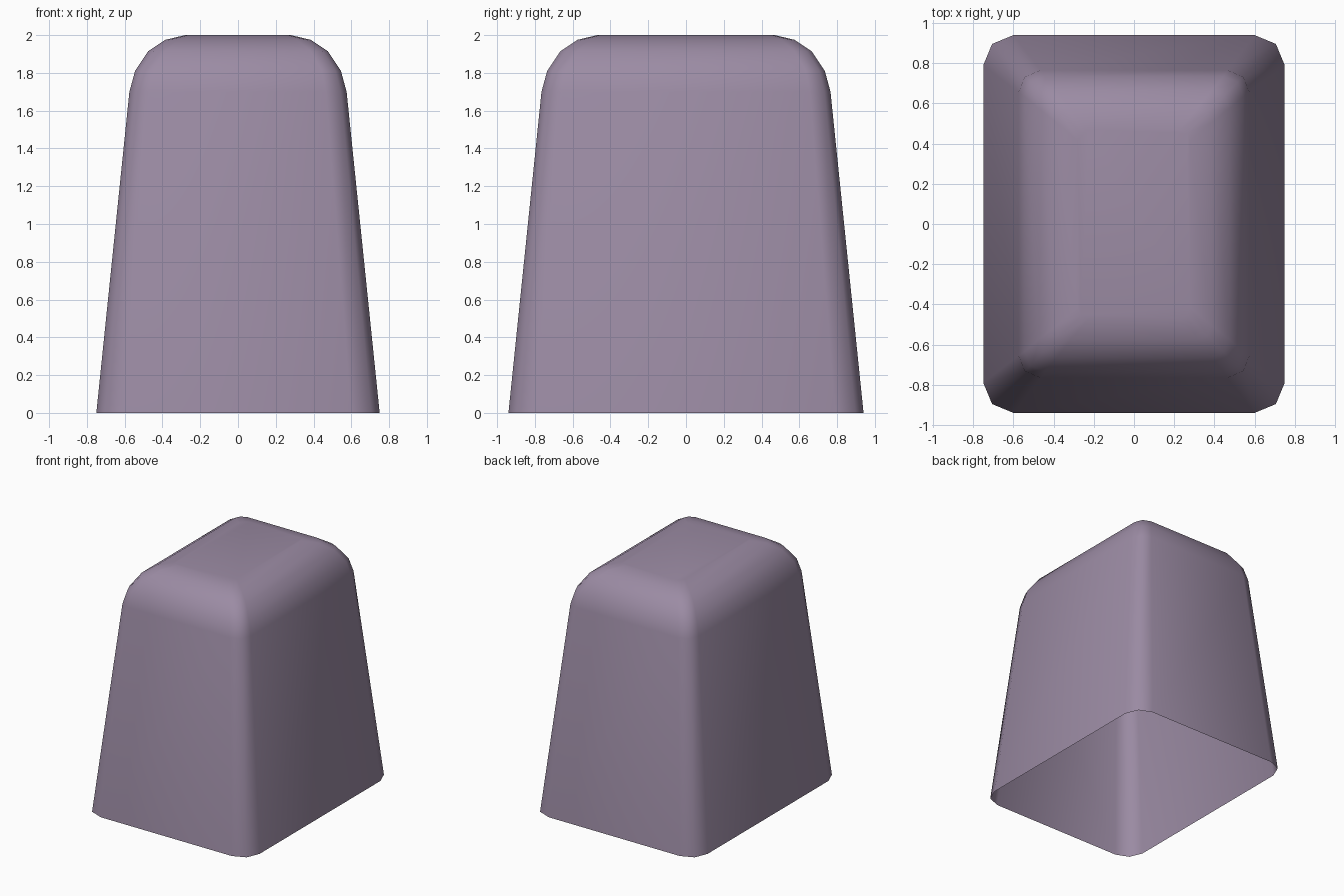
import bpy, bmesh, math

if "Cube" in bpy.data.objects:
    bpy.data.objects.remove(bpy.data.objects["Cube"])

HX, HY = 0.75, 0.94   # half sizes at the base

# (height, inset from the base outline, corner radius)
RINGS = [(0.0, 0.0, 0.15), (1.7, 0.175, 0.11), (1.81, 0.205, 0.10),
         (1.915, 0.275, 0.09), (1.975, 0.365, 0.07), (2.0, 0.47, 0.055)]


def ring(bm, z, inset, r):
    """Rounded rectangle with two segments per corner."""
    cx, cy = HX - inset - r, HY - inset - r
    verts = []
    for q, (sx, sy) in enumerate([(1, 1), (-1, 1), (-1, -1), (1, -1)]):
        for i in range(3):
            a = math.radians(q * 90 + i * 45)
            verts.append(bm.verts.new((sx * cx + r * math.cos(a),
                                       sy * cy + r * math.sin(a), z)))
    return verts


# Hollow tapered cap, open at the bottom
bm = bmesh.new()
rings = [ring(bm, *row) for row in RINGS]
for low, high in zip(rings, rings[1:]):
    for i in range(12):
        j = (i + 1) % 12
        bm.faces.new((low[i], low[j], high[j], high[i]))
bm.faces.new(rings[-1])
for f in bm.faces:
    f.smooth = True

mesh = bpy.data.meshes.new("tapered_cap")
bm.to_mesh(mesh)
bm.free()
cap = bpy.data.objects.new("tapered_cap", mesh)
bpy.context.collection.objects.link(cap)

# Single dusty mauve colour
mat = bpy.data.materials.new("dusty mauve")
mat.diffuse_color = (0.33, 0.26, 0.37, 1)
mat.use_nodes = True
mat.node_tree.nodes["Principled BSDF"].inputs["Base Color"].default_value = mat.diffuse_color
mesh.materials.append(mat)
